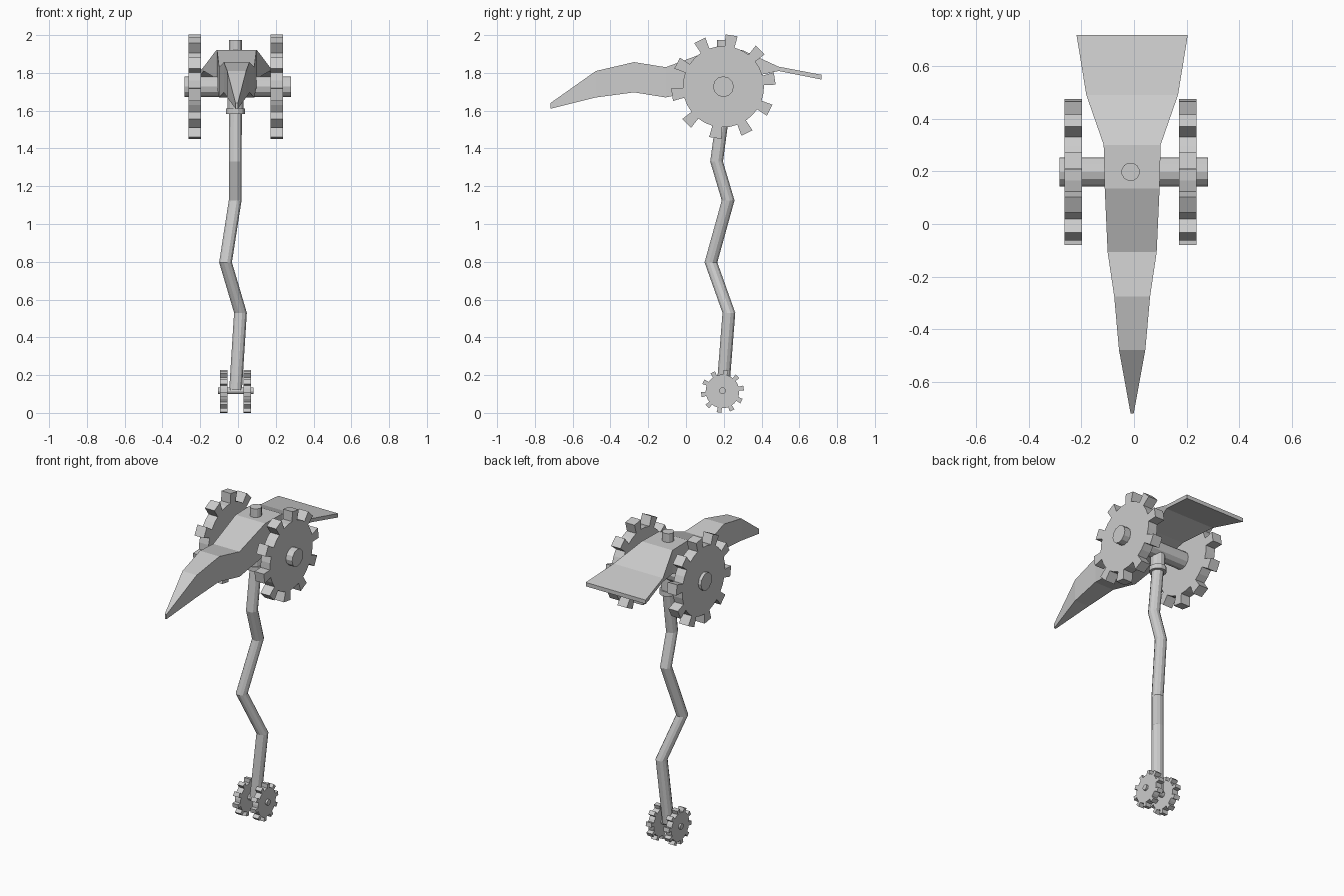
import bpy
from math import sin, cos, radians, tau

if "Cube" in bpy.data.objects:
    bpy.data.objects.remove(bpy.data.objects["Cube"])

CX = -0.013  # centre line of the shaft and the gear pairs


def loft(name, rings):
    """Join equal-length rings of points into a closed solid."""
    n = len(rings[0])
    verts = [p for ring in rings for p in ring]
    faces = [tuple(range(n))[::-1], tuple(range(len(verts) - n, len(verts)))]
    for r in range(len(rings) - 1):
        for i in range(n):
            j = (i + 1) % n
            faces.append((r * n + i, r * n + j, (r + 1) * n + j, (r + 1) * n + i))
    mesh = bpy.data.meshes.new(name)
    mesh.from_pydata(verts, [], faces)
    obj = bpy.data.objects.new(name, mesh)
    bpy.context.collection.objects.link(obj)
    # make normals face outward
    import bmesh
    bm = bmesh.new()
    bm.from_mesh(mesh)
    bmesh.ops.recalc_face_normals(bm, faces=bm.faces)
    bm.to_mesh(mesh)
    bm.free()
    return obj


def ring_z(x, y, z, r, n=12):
    return [(x + r * cos(tau * (i + .5) / n), y + r * sin(tau * (i + .5) / n), z)
            for i in range(n)]


def axle(name, x0, x1, y, z, r, n=12):
    loft(name, [[(x, y + r * cos(tau * i / n), z + r * sin(tau * i / n))
                 for i in range(n)] for x in (x0, x1)])


def gear(name, x, y, z, r_tip, r_root, width, phase, teeth=10):
    outline = []
    for t in range(teeth):
        a = phase + 360 * t / teeth
        for da, r in ((-6.8, r_root), (-6.8, r_tip), (6.8, r_tip), (6.8, r_root), (18, r_root)):
            outline.append((y + r * cos(radians(a + da)), z + r * sin(radians(a + da))))
    loft(name, [[(x + s * width / 2, py, pz) for py, pz in outline] for s in (-1, 1)])


# Head: pick blade in front, raised block, flared blade behind
# (y, half width, bottom z, top z)
sections = [
    (-0.718, 0.006, 1.61, 1.64),
    (-0.477, 0.050, 1.67, 1.81),
    (-0.275, 0.068, 1.697, 1.857),
    (-0.107, 0.093, 1.67, 1.83),
    (0.135, 0.104, 1.72, 1.92),
    (0.300, 0.108, 1.77, 1.92),
    (0.490, 0.174, 1.81, 1.833),
    (0.717, 0.211, 1.765, 1.79),
]
HX = -0.007
loft("pick_head", [[(HX - w, y, b), (HX + w, y, b), (HX + w, y, t), (HX - w, y, t)]
                   for y, w, b, t in sections])

# Crooked handle, through the head to the stub on top
path = [(CX, 0.195, 0.12), (0.013, 0.227, 0.53), (-0.066, 0.132, 0.797),
        (-0.015, 0.223, 1.125), (-0.015, 0.162, 1.33), (CX, 0.198, 1.6), (CX, 0.198, 1.975)]
loft("handle", [ring_z(x, y, z, 0.035) for x, y, z in path])

# Collar under the head
loft("collar_sleeve", [ring_z(CX, 0.198, z, 0.043) for z in (1.61, 1.76)])
loft("collar_rim", [ring_z(CX, 0.198, z, 0.051) for z in (1.582, 1.612)])

# Axles
axle("head_axle", -0.283, 0.281, 0.198, 1.727, 0.055)
axle("foot_axle", -0.106, 0.082, 0.193, 0.117, 0.018)

# Gear pairs
for side, s in (("left", -1), ("right", 1)):
    gear(f"head_gear_{side}", CX + s * 0.217, 0.198, 1.727, 0.277, 0.215, 0.066, 81)
    gear(f"foot_gear_{side}", CX + s * 0.062, 0.193, 0.114, 0.114, 0.089, 0.04, 81)
